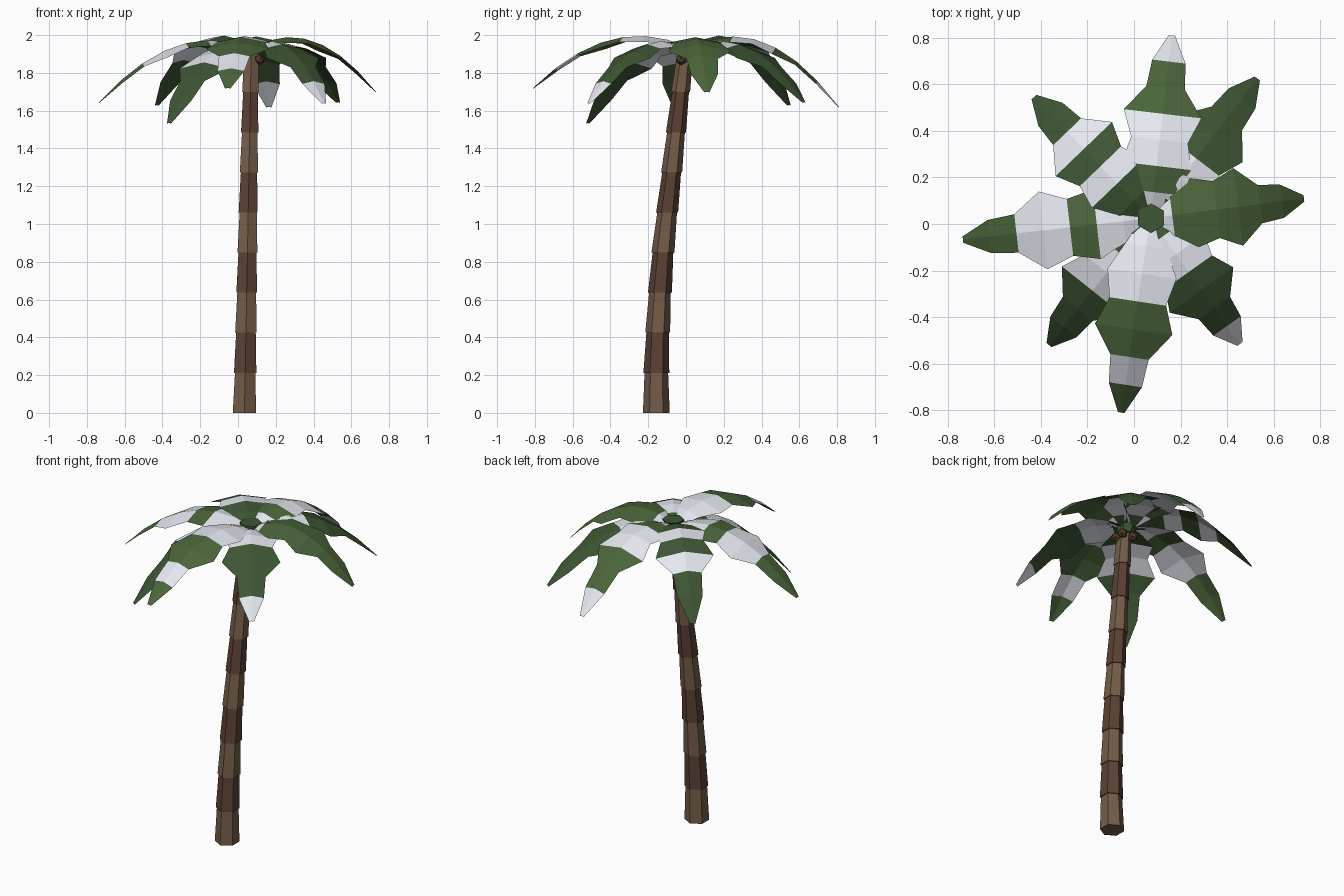
import bpy, bmesh, math
from mathutils import Vector

if "Cube" in bpy.data.objects:
    bpy.data.objects.remove(bpy.data.objects["Cube"])


def material(name, rgb):
    m = bpy.data.materials.new(name)
    m.diffuse_color = (*rgb, 1)
    m.use_nodes = True
    m.node_tree.nodes["Principled BSDF"].inputs["Base Color"].default_value = m.diffuse_color
    return m


GREEN = material("leaf_green", (0.07, 0.13, 0.043))
DEEP = material("leaf_deep_green", (0.048, 0.092, 0.034))
SNOW = material("snow", (0.79, 0.81, 0.88))
BARK = material("bark_light", (0.175, 0.11, 0.065))
DARK = material("bark_dark", (0.105, 0.053, 0.034))
NUT = material("nut_brown", (0.10, 0.055, 0.03))


def finish(bm, name, mats):
    me = bpy.data.meshes.new(name)
    bm.to_mesh(me)
    bm.free()
    for m in mats:
        me.materials.append(m)
    ob = bpy.data.objects.new(name, me)
    bpy.context.collection.objects.link(ob)
    return ob


def hexagon(bm, c, r):
    return [bm.verts.new((c[0] + r * math.sin(k * math.pi / 3),
                          c[1] + r * math.cos(k * math.pi / 3), c[2])) for k in range(6)]


def tube(bm, low, high):
    for k in range(6):
        bm.faces.new((low[k], high[k], high[k - 1], low[k - 1]))
    bm.faces.new(low)
    bm.faces.new(high)
    bmesh.ops.recalc_face_normals(bm, faces=bm.faces)


# Trunk: nine tapered hexagonal rings following a gentle lean
LEAN_Y = [-0.157, -0.157, -0.15, -0.138, -0.122, -0.10, -0.076, -0.053, -0.029, -0.004]
for i in range(9):
    bm = bmesh.new()
    ends = []
    for j, step in ((i, 0.001), (i + 1, -0.005)):
        t = j / 9
        r = 0.070 - 0.023 * t + step
        ends.append(hexagon(bm, (0.034 + 0.036 * t, LEAN_Y[j], 1.91 * t), r))
    tube(bm, *ends)
    finish(bm, f"trunk_ring_{i + 1}", [DARK if i % 2 else BARK])

# Crown bud where the fronds meet
CROWN = Vector((0.07, 0.025, 1.93))
bm = bmesh.new()
tube(bm, hexagon(bm, CROWN - Vector((0, 0.015, 0.04)), 0.045),
     hexagon(bm, CROWN + Vector((0.003, 0, 0.028)), 0.064))
finish(bm, "crown_bud", [DEEP])

# Fronds: seven bands along an arched, ridged leaf; S = snow band, g = green band
HALF_WIDTH = [0.03, 0.09, 0.15, 0.123, 0.168, 0.083, 0.072, 0.014]
FRONDS = {  # tip, arch strength, bands
    "east": ((0.73, 0.11, 1.70), 0.61, "Sgggggg"),
    "north_east": ((0.53, 0.625, 1.645), 0.61, "gSSgggg"),
    "north": ((0.163, 0.81, 1.62), 0.74, "SgSSggS"),
    "north_west": ((-0.43, 0.545, 1.63), 0.75, "ggSgSgg"),
    "west": ((-0.735, -0.067, 1.645), 0.61, "SSgSSgg"),
    "south_west": ((-0.365, -0.52, 1.535), 0.62, "ggSSggg"),
    "south": ((-0.055, -0.81, 1.72), 0.61, "SSSggSg"),
    "south_east": ((0.455, -0.515, 1.64), 0.62, "gSSgggS"),
}
for name, (tip, bend, bands) in FRONDS.items():
    root = CROWN - Vector((0, 0, 0.008 if name.endswith("_east") else 0))
    span = Vector(tip) - root
    side = Vector((-span.y, span.x, 0)).normalized()
    bm = bmesh.new()
    rows = []
    for i, w in enumerate(HALF_WIDTH):
        s = i / 7
        mid = root + Vector((span.x * s, span.y * s, (bend + span.z) * s - bend * s * s))
        drop = Vector((0, 0, -0.2 * w))
        rows.append([bm.verts.new(p) for p in (mid + side * w + drop, mid, mid - side * w + drop)])
    for i, band in enumerate(bands):
        for k in (0, 1):
            f = bm.faces.new((rows[i][k], rows[i][k + 1], rows[i + 1][k + 1], rows[i + 1][k]))
            f.material_index = int(band == "S")
    bmesh.ops.recalc_face_normals(bm, faces=bm.faces)
    if sum(f.normal.z for f in bm.faces) < 0:
        bmesh.ops.reverse_faces(bm, faces=bm.faces)
    finish(bm, f"frond_{name}", [DEEP if "_" in name else GREEN, SNOW])

# Nuts tucked under the crown
for i, p in enumerate(((0.113, -0.025, 1.87), (0.05, 0.05, 1.865), (0.115, 0.035, 1.87))):
    bm = bmesh.new()
    bmesh.ops.create_icosphere(bm, subdivisions=1, radius=0.03)
    bmesh.ops.translate(bm, vec=p, verts=bm.verts)
    finish(bm, f"nut_{i + 1}", [NUT])
